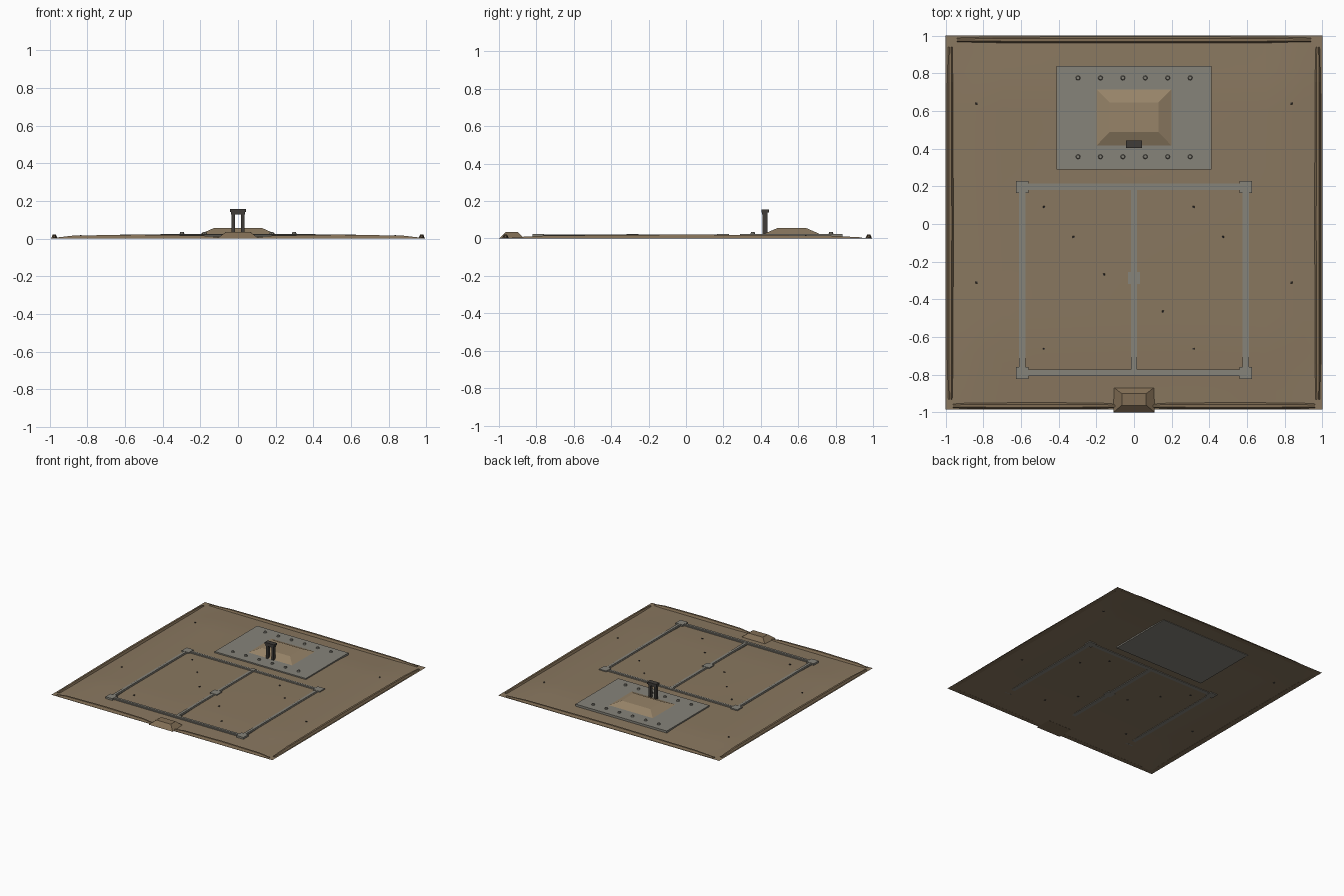
import bpy, bmesh, math

if "Cube" in bpy.data.objects:
    bpy.data.objects.remove(bpy.data.objects["Cube"])


def material(name, rgb):
    m = bpy.data.materials.new(name)
    m.diffuse_color = (*rgb, 1)
    m.use_nodes = True
    m.node_tree.nodes["Principled BSDF"].inputs["Base Color"].default_value = m.diffuse_color
    return m


EARTH = material("earth", (0.25, 0.185, 0.115))
BANK = material("bank_earth", (0.22, 0.155, 0.09))
CLAY = material("clay", (0.31, 0.23, 0.14))
STONE = material("stone", (0.24, 0.23, 0.195))
DARK = material("dark_stone", (0.05, 0.045, 0.04))


def finish(bm, name, mat):
    me = bpy.data.meshes.new(name)
    bmesh.ops.recalc_face_normals(bm, faces=bm.faces)
    bm.to_mesh(me)
    bm.free()
    me.materials.append(mat)
    ob = bpy.data.objects.new(name, me)
    bpy.context.collection.objects.link(ob)
    return ob


def frustum(name, mat, bottom, top, z0, z1):
    """Block between two (x0, x1, y0, y1) rectangles."""
    bm = bmesh.new()
    rings = []
    for (x0, x1, y0, y1), z in ((bottom, z0), (top, z1)):
        rings.append([bm.verts.new((x, y, z)) for x, y in
                      ((x0, y0), (x1, y0), (x1, y1), (x0, y1))])
    lo, hi = rings
    bm.faces.new(lo)
    bm.faces.new(hi)
    for i in range(4):
        j = (i + 1) % 4
        bm.faces.new((lo[i], lo[j], hi[j], hi[i]))
    return finish(bm, name, mat)


def box(name, mat, cx, cy, sx, sy, z0, z1, inset=0.0):
    b = (cx - sx / 2, cx + sx / 2, cy - sy / 2, cy + sy / 2)
    t = (b[0] + inset, b[1] - inset, b[2] + inset, b[3] - inset)
    return frustum(name, mat, b, t, z0, z1)


def ground_height(x, y):
    edge_x = min(1, (1 - abs(x)) / 0.2)
    edge_y = min(1, (y + 0.985) / 0.4, (1 - y) / 0.3)
    wave = 0.0012 * math.sin(3 * x + 1) * math.cos(2.5 * y)
    return max(0, edge_x * edge_y) * (0.0145 + wave)


# Gently domed ground sheet
bm = bmesh.new()
bmesh.ops.create_grid(bm, x_segments=20, y_segments=20, size=1)
for v in bm.verts:
    v.co.y = v.co.y * 0.9925 + 0.0075
    v.co.z = ground_height(v.co.x, v.co.y)
    f = v
ground = finish(bm, "ground", EARTH)
for p in ground.data.polygons:
    p.use_smooth = True


# Eroded perimeter banks, tapering at both ends
def bank(name, start, end):
    (x0, y0), (x1, y1) = start, end
    length = math.hypot(x1 - x0, y1 - y0)
    dx, dy = (x1 - x0) / length, (y1 - y0) / length
    bm = bmesh.new()
    rings = []
    for t, h, w in ((0, 0.006, 0.6), (0.1, 0.016, 0.9), (0.5, 0.021, 1),
                    (0.9, 0.016, 0.9), (1, 0.006, 0.6)):
        rings.append([bm.verts.new((x0 + dx * length * t - dy * o * w,
                                    y0 + dy * length * t + dx * o * w, z))
                      for o, z in ((-0.018, 0), (-0.008, h), (0.008, h), (0.018, 0))])
    for a, b in zip(rings, rings[1:]):
        for i in range(4):
            j = (i + 1) % 4
            bm.faces.new((a[i], a[j], b[j], b[i]))
    bm.faces.new(rings[0])
    bm.faces.new(rings[-1])
    finish(bm, name, BANK)


bank("north_bank", (-0.94, 0.977), (0.94, 0.977))
for s, side in ((-1, "left"), (1, "right")):
    bank(side + "_bank", (s * 0.975, -0.93), (s * 0.975, 0.94))
    bank(side + "_front_bank", (s * 0.1, -0.965), (s * 0.96, -0.965))

# Gate mound on the front edge
frustum("gate_mound", BANK, (-0.11, 0.11, -1, -0.865),
        (-0.065, 0.065, -0.962, -0.9), 0, 0.035)

# Stone platform with clay mound
box("platform", STONE, 0, 0.563, 0.825, 0.55, 0.004, 0.025)
frustum("platform_mound", CLAY, (-0.2, 0.2, 0.415, 0.715),
        (-0.13, 0.13, 0.487, 0.645), 0.024, 0.055)

# Two rows of round column bases
for y in (0.357, 0.775):
    for i in range(6):
        bm = bmesh.new()
        bmesh.ops.create_cone(bm, cap_ends=True, segments=8, radius1=0.013,
                              radius2=0.009, depth=0.012)
        bmesh.ops.translate(bm, verts=bm.verts, vec=(-0.297 + i * 0.119, y, 0.03))
        finish(bm, "column_base", STONE)

# Dark gateway: two posts under a stepped lintel
for s in (-1, 1):
    box("gateway_post", DARK, s * 0.026, 0.422, 0.018, 0.026, 0.024, 0.13)
box("gateway_lintel", DARK, 0, 0.422, 0.074, 0.03, 0.127, 0.14)
box("gateway_cap", DARK, 0, 0.424, 0.084, 0.04, 0.14, 0.156)

# Courtyard wall footings with narrower crest
Y0, Y1 = -0.79, 0.197
YM = (Y0 + Y1) / 2
for x in (-0.593, 0, 0.593):
    box("long_footing", STONE, x, YM, 0.034, Y1 - Y0, 0.01, 0.018)
    box("long_footing_crest", STONE, x, YM, 0.016, Y1 - Y0, 0.016, 0.0215)
for y in (Y0, Y1):
    box("cross_footing", STONE, 0, y, 1.186, 0.034, 0.01, 0.0182)
    box("cross_footing_crest", STONE, 0, y, 1.186, 0.016, 0.016, 0.0217)
    for s in (-1, 1):
        box("corner_pad", STONE, s * 0.593, y, 0.064, 0.064, 0.008, 0.023)
box("middle_pad", STONE, 0, -0.287, 0.064, 0.064, 0.01, 0.023)
box("back_pad", STONE, 0, 0.197, 0.034, 0.034, 0.01, 0.023)

# Small scattered marker stones
spots = [(-0.835, 0.64), (0.835, 0.64), (-0.835, -0.31), (0.835, -0.31),
         (-0.477, 0.09), (0.315, 0.09), (-0.32, -0.07), (0.472, -0.07),
         (-0.16, -0.268), (0.155, -0.465), (-0.477, -0.662), (0.315, -0.662)]
for x, y in spots:
    z = ground_height(x, y)
    box("marker_stone", DARK, x, y, 0.012, 0.012, z - 0.004, z + 0.006, 0.002)
